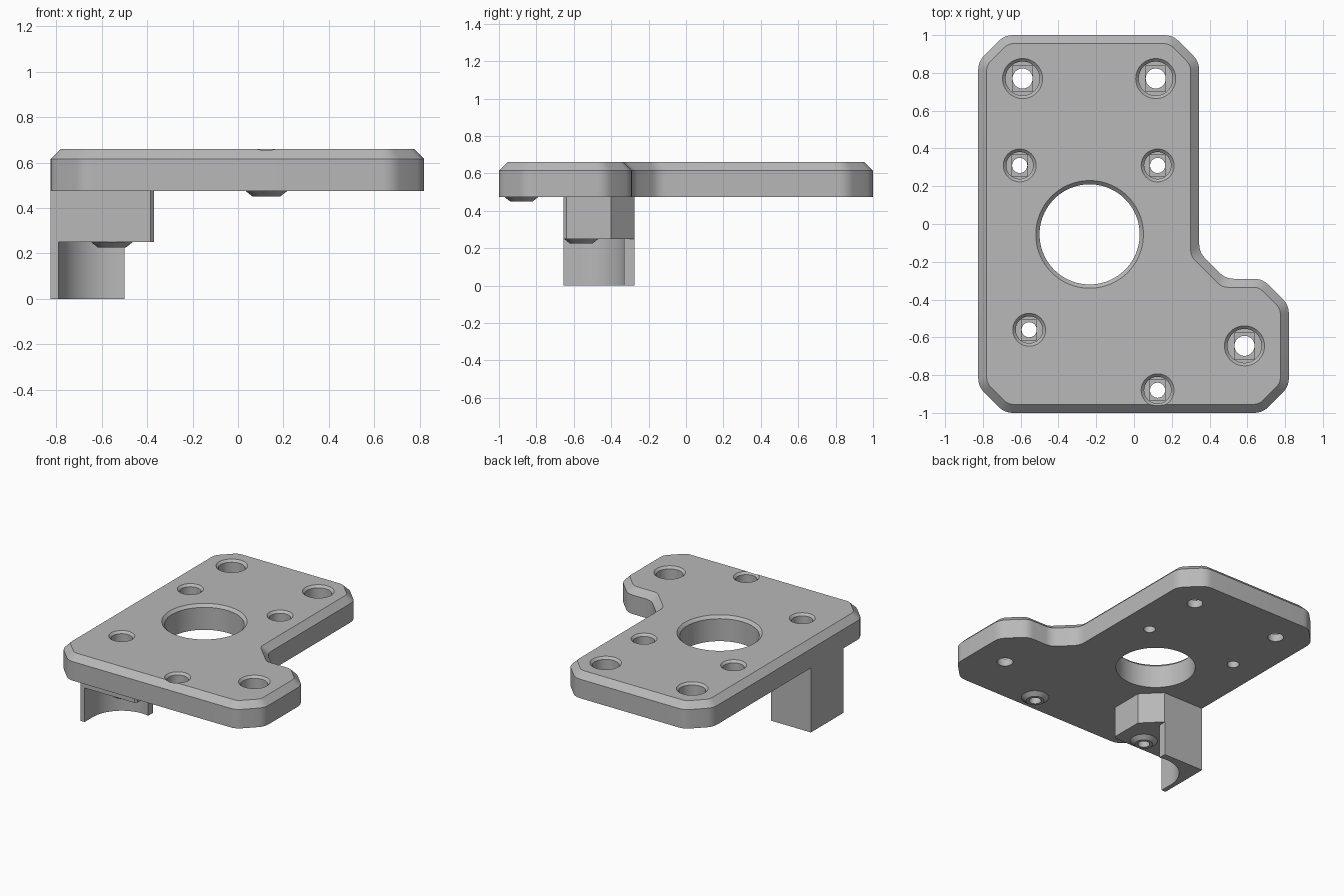
import bpy, bmesh, math
from mathutils import Vector

default_cube = bpy.data.objects.get("Cube")
if default_cube:
    bpy.data.objects.remove(default_cube, do_unlink=True)

grey = bpy.data.materials.new("plain grey")
grey.use_nodes = True
grey.diffuse_color = (0.48, 0.48, 0.48, 1)
grey.node_tree.nodes["Principled BSDF"].inputs["Base Color"].default_value = grey.diffuse_color

BOTTOM, TOP = 0.475, 0.66      # plate underside and upper face
LEDGE = 0.25                   # underside of the bracket block


def make_object(name, rings, closed=False):
    """Bridge equal-length point rings; cap the ends or close into a tube."""
    bm = bmesh.new()
    loops = [[bm.verts.new(p) for p in ring] for ring in rings]
    pairs = list(zip(loops, loops[1:])) + ([(loops[-1], loops[0])] if closed else [])
    for a, b in pairs:
        for i in range(len(a)):
            j = (i + 1) % len(a)
            bm.faces.new((a[i], a[j], b[j], b[i]))
    if not closed:
        bm.faces.new(loops[0][::-1])
        bm.faces.new(loops[-1])
    bmesh.ops.recalc_face_normals(bm, faces=bm.faces)
    mesh = bpy.data.meshes.new(name)
    bm.to_mesh(mesh)
    bm.free()
    mesh.materials.append(grey)
    obj = bpy.data.objects.new(name, mesh)
    bpy.context.collection.objects.link(obj)
    return obj


def lathe(name, x, y, profile, closed=False, sides=48):
    angles = [2 * math.pi * i / sides for i in range(sides)]
    rings = [[(x + r * math.cos(a), y + r * math.sin(a), z) for a in angles] for r, z in profile]
    return make_object(name, rings, closed)


def prism(name, outline, z0, z1):
    return make_object(name, [[(x, y, z) for x, y in outline] for z in (z0, z1)])


def box(name, x0, x1, y0, y1, z0, z1):
    return prism(name, [(x0, y0), (x1, y0), (x1, y1), (x0, y1)], z0, z1)


def cut(obj, cutter):
    """Subtract a helper and bake the result into the mesh."""
    cutter.hide_render = True
    mod = obj.modifiers.new("cut", 'BOOLEAN')
    mod.operation, mod.solver, mod.object = 'DIFFERENCE', 'EXACT', cutter
    bpy.context.view_layer.update()
    evaluated = obj.evaluated_get(bpy.context.evaluated_depsgraph_get())
    mesh = bpy.data.meshes.new_from_object(evaluated)
    obj.modifiers.clear()
    obj.data = mesh


def neighbours(points):
    n = len(points)
    return [(points[i - 1], points[i], points[(i + 1) % n]) for i in range(n)]


def chamfer_corners(points, size):
    out = []
    for before, p, after in neighbours(points):
        out += [p + (before - p).normalized() * size, p + (after - p).normalized() * size]
    return out


def inset(points, d):
    out = []
    for before, p, after in neighbours(points):
        e, f = (p - before).normalized(), (after - p).normalized()
        n, m = Vector((-e.y, e.x)), Vector((-f.y, f.x))
        out.append(p + (n + m) * d / (1 + n.dot(m)))
    return out


def soften(points, size, steps=5):
    out = []
    for before, p, after in neighbours(points):
        a = p + (before - p).normalized() * size
        b = p + (after - p).normalized() * size
        for i in range(steps + 1):
            t = i / steps
            out.append(a * (1 - t) ** 2 + p * 2 * t * (1 - t) + b * t * t)
    return out


# Plate: L-shaped outline with softened corners and a chamfered upper rim
corners = [(-0.825, -1), (0.82, -1), (0.82, -0.29), (0.345, -0.29), (0.345, 1), (-0.825, 1)]
outline = chamfer_corners([Vector(c) for c in corners], 0.14)
side = soften(outline, 0.045)
rim = soften(inset(outline, 0.045), 0.03)
plate = make_object("mounting_plate", [[(p.x, p.y, z) for p in ring] for ring, z in
                                       ((side, BOTTOM), (side, TOP - 0.045), (rim, TOP))])

# Bracket: upper block with one clipped corner, and a leg hollowed around the screw
SCREW_X, SCREW_Y = -0.555, -0.56
FRONT, BACK, LEFT = -0.655, -0.275, -0.825
block = prism("bracket_block", [(LEFT, FRONT), (-0.385, FRONT), (-0.37, FRONT + 0.015),
                                (-0.37, -0.4), (-0.495, BACK), (LEFT, BACK)], LEDGE, BOTTOM)
R = 0.236
arc_end = math.acos((-0.5 - SCREW_X) / R)
arc = [arc_end + (math.pi - arc_end) * i / 20 for i in range(21)]
hollow = [(SCREW_X + R * math.cos(a), SCREW_Y + R * math.sin(a)) for a in arc]
leg = prism("bracket_leg", [(-0.5, BACK)] + hollow +
            [(SCREW_X - R, FRONT), (LEFT, FRONT), (LEFT, BACK)], 0, LEDGE)

# Motor opening
helpers = [lathe("opening_cutter", -0.235, -0.055,
                 [(0.265, 0.4), (0.265, TOP - 0.02), (0.285, TOP), (0.305, TOP + 0.02)], sides=96)]
cut(plate, helpers[0])

# Counterbored screw holes, with a shallow slot in each floor
large = (0.053, 0.09, 0.12)
small = (0.04, 0.071, 0.1)
holes = [(-0.59, 0.77, large), (0.115, 0.77, large), (0.585, -0.645, large),
         (-0.605, 0.31, small), (0.125, 0.31, small),
         (SCREW_X, SCREW_Y, small), (0.125, -0.88, small)]
for x, y, (hole, bore, depth) in holes:
    floor = TOP - depth
    cutter = lathe("hole_cutter", x, y, [(hole, 0.1), (hole, floor), (bore, floor), (bore, TOP - 0.016),
                                         (bore + 0.016, TOP), (bore + 0.036, TOP + 0.02)])
    reach = 0.95 * math.sqrt(bore ** 2 - hole ** 2)
    slot = box("slot_cutter", x - hole, x + hole, y - reach, y + reach, floor - 0.01, floor + 0.02)
    cut(plate, cutter)
    cut(plate, slot)
    if (x, y) == (SCREW_X, SCREW_Y):
        cut(block, cutter)
    helpers += [cutter, slot]

# Tapered bosses beneath two of the screws
parts = [plate, block, leg]
for name, x, y, z in (("front_boss", 0.125, -0.88, BOTTOM), ("bracket_boss", SCREW_X, SCREW_Y, LEDGE)):
    parts.append(lathe(name, x, y, [(0.04, z), (0.092, z), (0.06, z - 0.025), (0.04, z - 0.025)], True))

for helper in helpers:
    bpy.data.objects.remove(helper, do_unlink=True)

# Smooth rounded walls while keeping edges crisp
bpy.ops.object.select_all(action='DESELECT')
for part in parts:
    part.select_set(True)
bpy.context.view_layer.objects.active = plate
bpy.ops.object.shade_smooth_by_angle(angle=math.radians(30))
